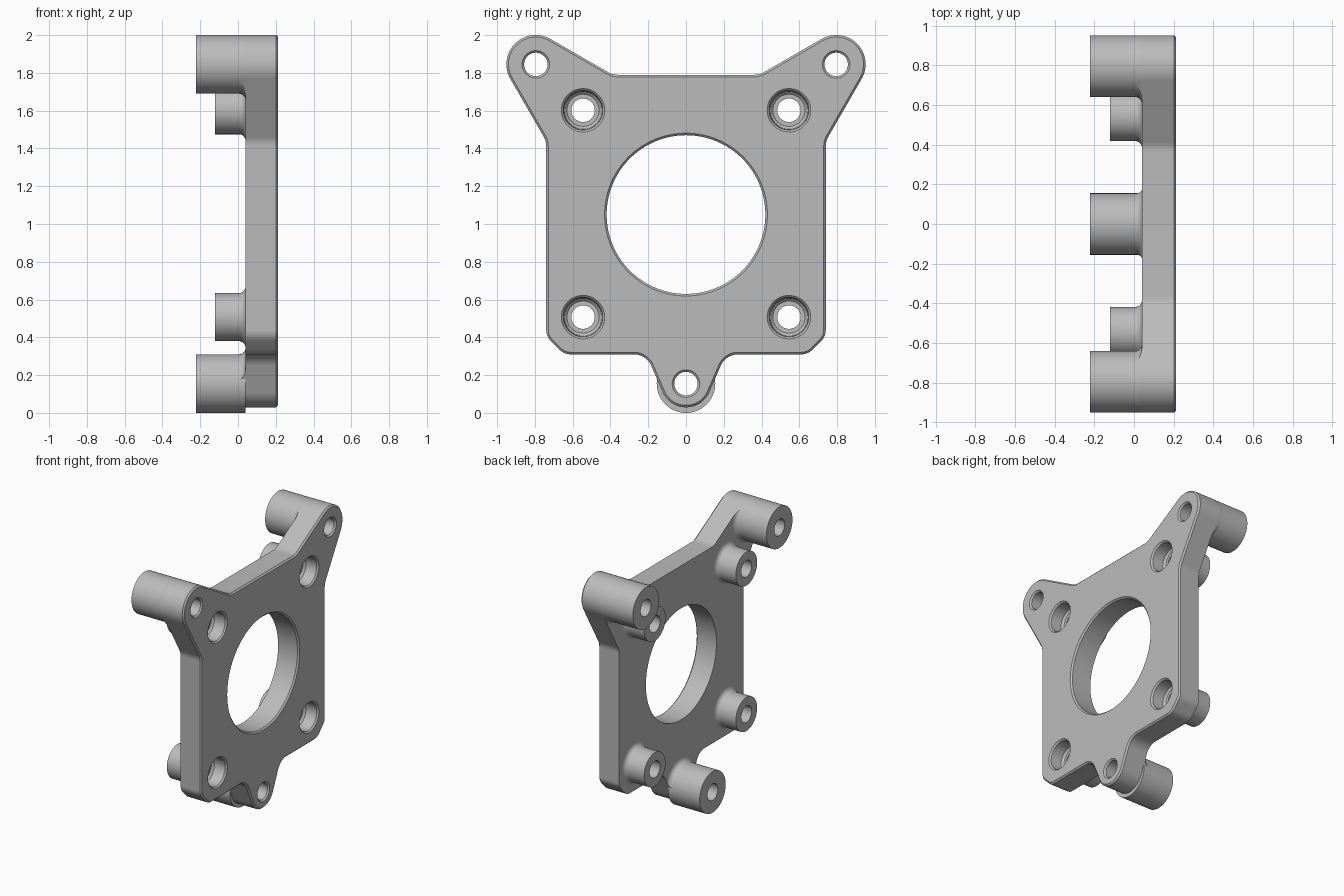
import bpy, bmesh
from math import cos, sin, pi, tan
from mathutils import Vector

cube = bpy.data.objects.get("Cube")
if cube:
    bpy.data.objects.remove(cube, do_unlink=True)

grey = bpy.data.materials.new("machined grey")
grey.use_nodes = True
COLOUR = (0.5, 0.5, 0.5, 1)
grey.diffuse_color = COLOUR
grey.node_tree.nodes["Principled BSDF"].inputs["Base Color"].default_value = COLOUR

BACK, FRONT, BOSS_END, CHAMFER = 0.04, 0.212, -0.222, 0.011


def finish(bm, name):
    bmesh.ops.recalc_face_normals(bm, faces=bm.faces)
    mesh = bpy.data.meshes.new(name)
    bm.to_mesh(mesh)
    bm.free()
    mesh.materials.append(grey)
    ob = bpy.data.objects.new(name, mesh)
    bpy.context.collection.objects.link(ob)
    return ob


def lathe(name, profile, centre, closed=False, steps=64):
    """Spin (x, radius) points about an x-directed axis through (y, z)."""
    bm = bmesh.new()
    rings = [[bm.verts.new((x, centre[0] + r * cos(2 * pi * i / steps),
                            centre[1] + r * sin(2 * pi * i / steps)))
              for i in range(steps)] for x, r in profile]
    pairs = list(zip(rings, rings[1:]))
    if closed:
        pairs.append((rings[-1], rings[0]))
    else:
        bm.faces.new(rings[0])
        bm.faces.new(rings[-1])
    for a, b in pairs:
        for i in range(steps):
            j = (i + 1) % steps
            bm.faces.new((a[i], a[j], b[j], b[i]))
    return finish(bm, name)


def boolean(ob, tool, operation):
    mod = ob.modifiers.new("cut", "BOOLEAN")
    mod.operation, mod.solver, mod.object = operation, "EXACT", tool
    bpy.context.view_layer.objects.active = ob
    bpy.ops.object.modifier_apply(modifier=mod.name)
    bpy.data.objects.remove(tool, do_unlink=True)


def rounded(corners):
    """Replace each (y, z, radius) corner with a tangent arc."""
    out = []
    for k, (y, z, r) in enumerate(corners):
        p = Vector((y, z))
        a = (Vector(corners[k - 1][:2]) - p).normalized()
        b = (Vector(corners[(k + 1) % len(corners)][:2]) - p).normalized()
        half = a.angle(b) / 2
        start = p + a * (r / tan(half))
        mid = p + (a + b).normalized() * (r / sin(half))
        turn = pi - 2 * half
        sign = 1 if a.x * b.y - a.y * b.x < 0 else -1
        n = max(5, int(turn / 0.1))
        for i in range(n + 1):
            t = sign * turn * i / n
            d = start - mid
            out.append(mid + Vector((d.x * cos(t) - d.y * sin(t),
                                     d.x * sin(t) + d.y * cos(t))))
    return out


# Plate outline: right half from the bottom lobe to the ear, then mirrored
half = [(0.21, 0.31, 0.1), (0.645, 0.31, 0.08), (0.74, 0.405, 0.08),
        (0.74, 1.439, 0.1), (1.219, 2.269, 0.155), (0.389, 1.79, 0.1)]
outline = rounded([(0, -0.176, 0.135)] + half + [(-y, z, r) for y, z, r in reversed(half)])


def prism(name, x0, x1, chamfer=0):
    bm = bmesh.new()
    face = bm.faces.new([bm.verts.new((x0, p.x, p.y)) for p in outline])
    new = bmesh.ops.extrude_face_region(bm, geom=[face])["geom"]
    for v in new:
        if isinstance(v, bmesh.types.BMVert):
            v.co.x = x1
    if chamfer:
        rim = [e for e in bm.edges if all(v.co.x == max(u.co.x for u in bm.verts) for v in e.verts)]
        bmesh.ops.bevel(bm, geom=rim, offset=chamfer, segments=1, affect="EDGES")
    return finish(bm, name)


def hole(centre, r, steps=64):
    return lathe("cutter", [(BACK - 0.1, r), (FRONT - CHAMFER, r), (FRONT, r + CHAMFER),
                            (FRONT + 0.1, r + CHAMFER)], centre, steps=steps)


EARS = {"left_ear": (0.795, 1.845), "right_ear": (-0.795, 1.845), "bottom": (0, 0.155)}
MOUNTS = {f"{v}_{s}": (y, z) for v, z in (("upper", 1.602), ("lower", 0.507))
          for s, y in (("left", 0.545), ("right", -0.545))}
BORE = 0.062
parts = []

# Plate with central opening, ear holes and stepped mount holes
plate = prism("plate", BACK, FRONT, CHAMFER)
boolean(plate, hole((0, 1.05), 0.42, 128), "DIFFERENCE")
for c in EARS.values():
    boolean(plate, hole(c, BORE), "DIFFERENCE")
for c in MOUNTS.values():
    recess = [(BACK - 0.1, BORE), (0.1, BORE), (0.1, 0.085), (0.115, 0.1),
              (FRONT - CHAMFER, 0.104), (FRONT, 0.115), (FRONT + 0.1, 0.115)]
    boolean(plate, lathe("cutter", recess, c), "DIFFERENCE")
parts.append(plate)


def fillet(r, size):
    return [(BACK - size + size * sin(t * pi / 12), r + size - size * cos(t * pi / 12))
            for t in range(7)]


# Short bosses behind the mount holes, flaring into the plate
for name, c in MOUNTS.items():
    profile = [(BACK, BORE), (-0.122, BORE), (-0.122, 0.127)] + fillet(0.127, 0.035)
    parts.append(lathe(name + "_boss", profile, c, True))

# Long bosses, with flares kept inside the plate outline
for name, c in EARS.items():
    parts.append(lathe(name + "_boss", [(BACK, BORE), (BOSS_END, BORE), (BOSS_END, 0.155),
                                        (BACK, 0.155)], c, True))
    flare = lathe(name + "_flare", [(BACK, 0.14), (0.005, 0.14)] + fillet(0.155, 0.035), c, True)
    boolean(flare, prism("cutter", -0.1, 0.1), "INTERSECT")
    parts.append(flare)

# Smooth curved walls, keep machined edges crisp
bpy.ops.object.select_all(action="DESELECT")
for ob in parts:
    ob.select_set(True)
bpy.context.view_layer.objects.active = plate
bpy.ops.object.shade_smooth_by_angle(angle=pi / 6)
